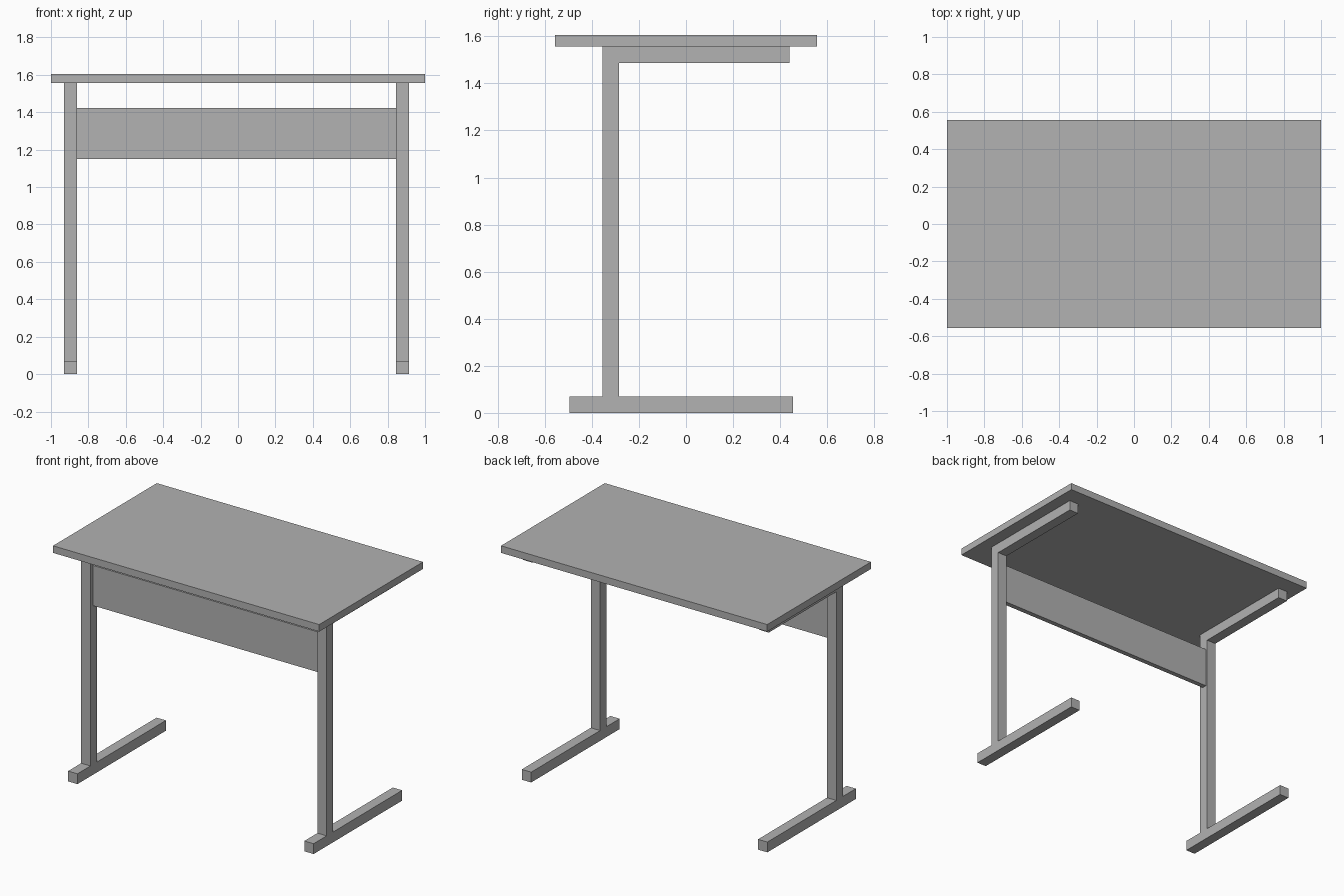
import bpy
import bmesh

cube = bpy.data.objects.get("Cube")
if cube:
    bpy.data.objects.remove(cube, do_unlink=True)

grey = bpy.data.materials.new("plain grey")
grey.use_nodes = True
colour = (0.445, 0.445, 0.445, 1)
grey.diffuse_color = colour
grey.node_tree.nodes["Principled BSDF"].inputs["Base Color"].default_value = colour


def extrude_profile(name, profile, x0, x1):
    """Extrude a closed (y, z) outline from x0 to x1."""
    bm = bmesh.new()
    face = bm.faces.new([bm.verts.new((x0, y, z)) for y, z in profile])
    result = bmesh.ops.extrude_face_region(bm, geom=[face])
    moved = [v for v in result["geom"] if isinstance(v, bmesh.types.BMVert)]
    bmesh.ops.translate(bm, verts=moved, vec=(x1 - x0, 0, 0))
    bmesh.ops.recalc_face_normals(bm, faces=bm.faces)
    mesh = bpy.data.meshes.new(name)
    bm.to_mesh(mesh)
    bm.free()
    mesh.materials.append(grey)
    obj = bpy.data.objects.new(name, mesh)
    bpy.context.collection.objects.link(obj)
    return obj


def rectangle(y0, y1, z0, z1):
    return [(y0, z0), (y1, z0), (y1, z1), (y0, z1)]


# Heights and depths shared by the parts
TUBE = 0.07
TOP_UNDER, TOP = 1.557, 1.605
POST_FRONT, POST_BACK = -0.355, -0.285
FOOT_FRONT, FOOT_BACK, ARM_BACK = -0.495, 0.455, 0.44

# Table top
extrude_profile("table_top", rectangle(-0.557, 0.557, TOP_UNDER, TOP), -1, 1)

# Side frames: foot, post and top arm in one outline
frame = [
    (FOOT_FRONT, 0), (FOOT_BACK, 0), (FOOT_BACK, TUBE), (POST_BACK, TUBE),
    (POST_BACK, TOP_UNDER - TUBE), (ARM_BACK, TOP_UNDER - TUBE),
    (ARM_BACK, TOP_UNDER), (POST_FRONT, TOP_UNDER),
    (POST_FRONT, TUBE), (FOOT_FRONT, TUBE),
]
RIGHT_INNER, LEFT_INNER = -0.86, 0.845
extrude_profile("right_frame", frame, RIGHT_INNER - TUBE, RIGHT_INNER)
extrude_profile("left_frame", frame, LEFT_INNER, LEFT_INNER + TUBE)

# Modesty panel between the posts
extrude_profile("front_panel", rectangle(-0.33, -0.297, 1.15, 1.423),
                RIGHT_INNER, LEFT_INNER)
